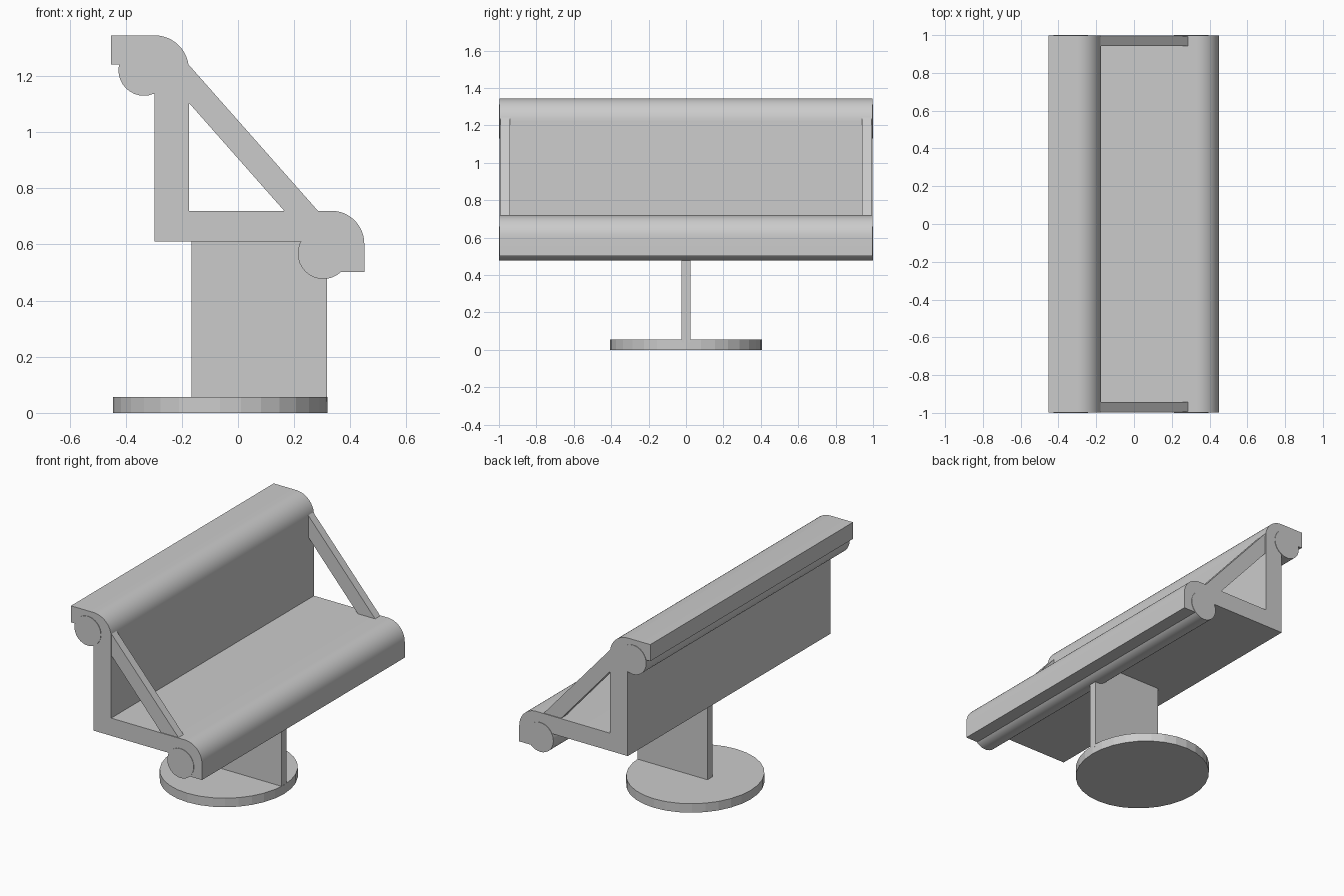
import bpy, bmesh
from math import cos, sin, pi, radians

if "Cube" in bpy.data.objects:
    bpy.data.objects.remove(bpy.data.objects["Cube"])


def finish(bm, name, smooth=False):
    bmesh.ops.recalc_face_normals(bm, faces=bm.faces)
    mesh = bpy.data.meshes.new(name)
    bm.to_mesh(mesh)
    bm.free()
    ob = bpy.data.objects.new(name, mesh)
    bpy.context.collection.objects.link(ob)
    if smooth:
        bpy.ops.object.select_all(action='DESELECT')
        ob.select_set(True)
        bpy.context.view_layer.objects.active = ob
        bpy.ops.object.shade_smooth_by_angle(angle=radians(30))
    return ob


def extrude_y(name, profile, y0, y1, smooth=False):
    """Extrude an XZ profile along y."""
    bm = bmesh.new()
    face = bm.faces.new([bm.verts.new((x, y0, z)) for x, z in profile])
    new = bmesh.ops.extrude_face_region(bm, geom=[face])['geom']
    verts = [v for v in new if isinstance(v, bmesh.types.BMVert)]
    bmesh.ops.translate(bm, verts=verts, vec=(0, y1 - y0, 0))
    return finish(bm, name, smooth)


def arc(cx, cz, r, a0, a1, n):
    steps = [radians(a0 + (a1 - a0) * i / n) for i in range(n + 1)]
    return [(cx + r * cos(a), cz + r * sin(a)) for a in steps]


# L-shaped bench shell: backrest and seat with rounded lips
shell = [(-0.452, 1.242), (-0.452, 1.345)]
shell += arc(-0.297, 1.223, 0.122, 90, 0, 12)
shell += [(-0.175, 0.72)]
shell += arc(0.333, 0.603, 0.117, 90, 0, 12)
shell += [(0.45, 0.502), (0.34, 0.502), (0.34, 0.61), (-0.297, 0.61), (-0.297, 1.242)]
extrude_y("bench_shell", shell, -0.997, 0.997, True)

# Rolls tucked under each lip
for name, x, z in (("back_roll", -0.335, 1.221), ("seat_roll", 0.304, 0.568)):
    extrude_y(name, arc(x, z, 0.091, 0, 360, 32)[:-1], -1, 1, True)

# Diagonal armrests at both ends
arm = [(-0.20, 1.268), (0.32, 0.68), (0.20, 0.68), (-0.20, 1.133)]
for name, y in (("front_armrest", -0.992), ("rear_armrest", 0.942)):
    extrude_y(name, arm, y, y + 0.05)

# Upright support plate
extrude_y("support_plate", [(-0.165, 0.04), (0.317, 0.04), (0.317, 0.62), (-0.165, 0.62)], -0.025, 0.025)

# Oval floor base
bm = bmesh.new()
bmesh.ops.create_cone(bm, cap_ends=True, segments=32, radius1=1, radius2=1, depth=1)
bmesh.ops.scale(bm, verts=bm.verts, vec=(0.382, 0.406, 0.056))
bmesh.ops.translate(bm, verts=bm.verts, vec=(-0.064, 0, 0.028))
finish(bm, "floor_base")
